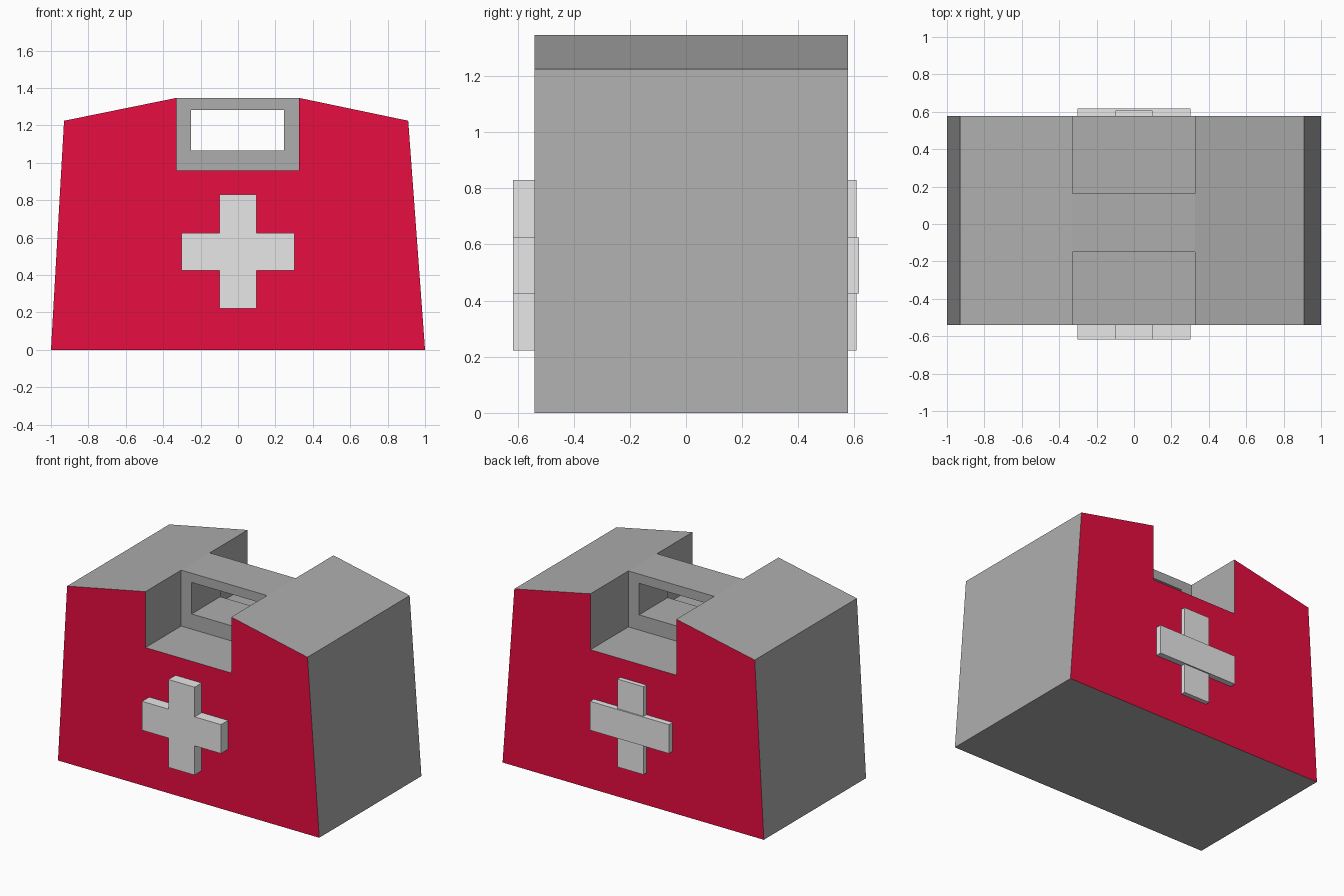
import bpy
import bmesh

cube = bpy.data.objects.get("Cube")
if cube:
    bpy.data.objects.remove(cube, do_unlink=True)


def make_material(name, rgb):
    mat = bpy.data.materials.new(name)
    mat.use_nodes = True
    color = (*rgb, 1)
    mat.diffuse_color = color
    mat.node_tree.nodes["Principled BSDF"].inputs["Base Color"].default_value = color
    return mat


RED = make_material("red", (0.8, 0.004, 0.05))
GREY = make_material("grey", (0.42, 0.42, 0.42))
WHITE = make_material("white", (0.8, 0.8, 0.8))

FRONT, BACK = -0.54, 0.577


def prism(name, outline, y0, y1, *mats):
    """Extrude an outline in the xz plane from y0 to y1."""
    bm = bmesh.new()
    face = bm.faces.new([bm.verts.new((x, y0, z)) for x, z in outline])
    out = bmesh.ops.extrude_face_region(bm, geom=[face])
    for v in out["geom"]:
        if isinstance(v, bmesh.types.BMVert):
            v.co.y = y1
    bmesh.ops.recalc_face_normals(bm, faces=bm.faces)
    mesh = bpy.data.meshes.new(name)
    bm.to_mesh(mesh)
    bm.free()
    for mat in mats:
        mesh.materials.append(mat)
    obj = bpy.data.objects.new(name, mesh)
    bpy.context.scene.collection.objects.link(obj)
    return obj


def rect(x0, x1, z0, z1):
    return [(x0, z0), (x1, z0), (x1, z1), (x0, z1)]


# Tapered bag body with a sloping top
profile = [(-1, 0), (1, 0), (0.91, 1.225), (0.327, 1.347), (-0.33, 1.347), (-0.93, 1.225)]
body = prism("bag_body", profile, FRONT, BACK, GREY, RED)

# Front and back recesses leave a handle bar, which has a grip opening
recess = rect(-0.33, 0.327, 0.96, 1.6)
cutters = [
    prism("front_recess_cutter", recess, -1, -0.15),
    prism("back_recess_cutter", recess, 0.163, 1),
    prism("grip_cutter", rect(-0.25, 0.245, 1.065, 1.283), -0.4, 0.4),
]
for cutter in cutters:
    cutter.hide_render = True
    mod = body.modifiers.new(cutter.name, "BOOLEAN")
    mod.operation = "DIFFERENCE"
    mod.solver = "EXACT"
    mod.object = cutter
bpy.context.view_layer.update()
carved = bpy.data.meshes.new_from_object(body.evaluated_get(bpy.context.evaluated_depsgraph_get()))
body.modifiers.clear()
body.data = carved
for cutter in cutters:
    bpy.data.objects.remove(cutter, do_unlink=True)

# Outer front and back panels are red, everything else grey
carved.materials.clear()
carved.materials.append(GREY)
carved.materials.append(RED)
for face in carved.polygons:
    y = face.center.y
    outer = y < FRONT + 0.01 or y > BACK - 0.01
    face.material_index = 1 if outer else 0

# One-piece front cross
w, arm, low, mid0, mid1, top = 0.1, 0.302, 0.222, 0.425, 0.625, 0.83
half = [(w, low), (w, mid0), (arm, mid0), (arm, mid1), (w, mid1), (w, top)]
cross = half + [(-x, z) for x, z in reversed(half)]
prism("front_cross", cross, -0.617, FRONT + 0.02, WHITE)

# Back cross of two overlapping bars
prism("back_cross_upright", rect(-w, w, low, top), BACK - 0.02, 0.608, WHITE)
prism("back_cross_bar", rect(-arm, arm, mid0, mid1), BACK - 0.02, 0.617, WHITE)
